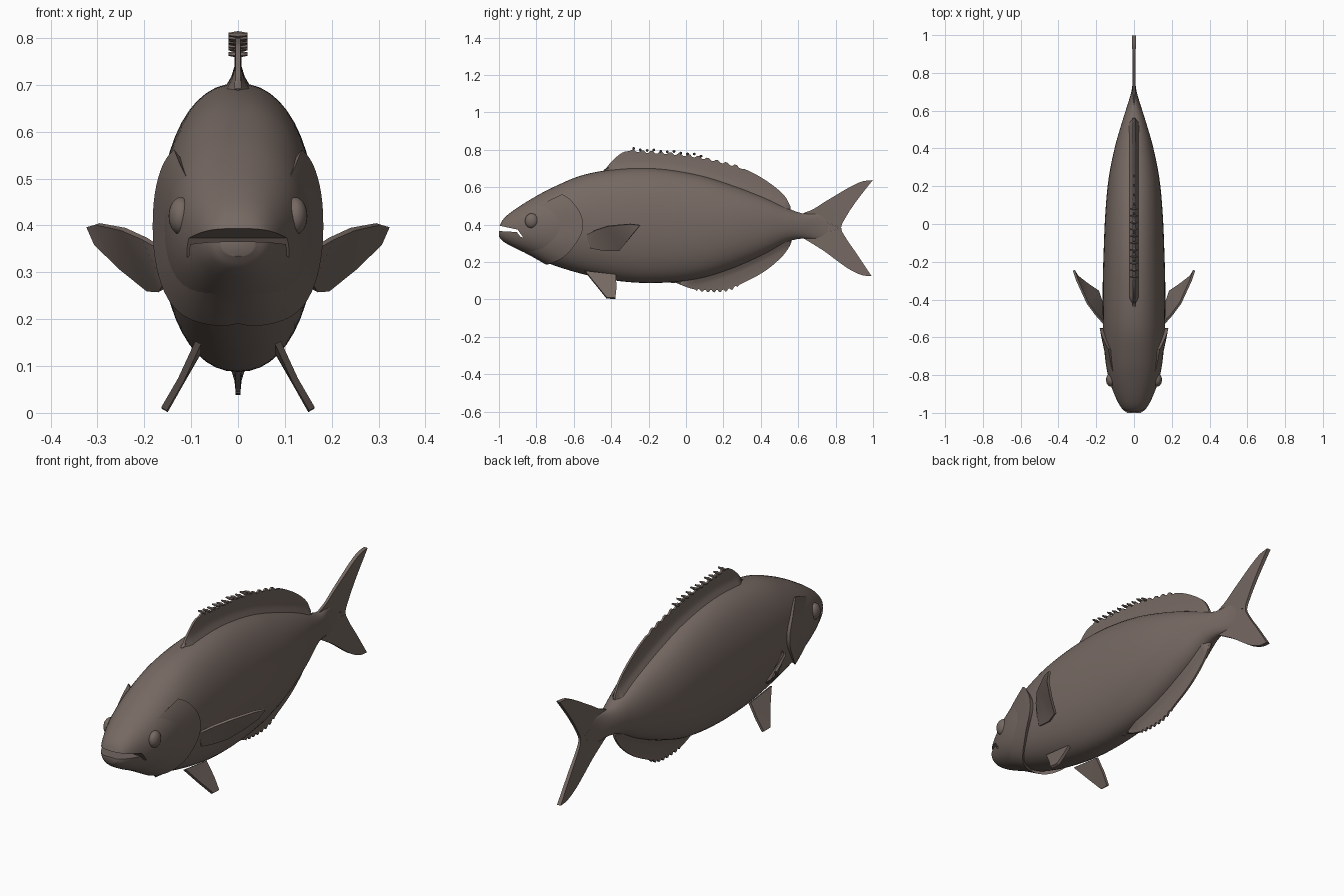
import bpy, bmesh, math
from mathutils import Vector

if "Cube" in bpy.data.objects:
    bpy.data.objects.remove(bpy.data.objects["Cube"])

skin = bpy.data.materials.new("brown_grey_skin")
skin.diffuse_color = (0.18, 0.14, 0.122, 1)
skin.use_nodes = True
skin.node_tree.nodes["Principled BSDF"].inputs["Base Color"].default_value = skin.diffuse_color


def curve(pts, x):
    """Smooth (Hermite) interpolation through rows (x, value, ...)."""
    x = max(pts[0][0], min(pts[-1][0], x))
    i = 0
    while i < len(pts) - 2 and x > pts[i + 1][0]:
        i += 1
    a, b = pts[i], pts[i + 1]
    p, n = pts[max(i - 1, 0)], pts[min(i + 2, len(pts) - 1)]
    d = b[0] - a[0]
    t = (x - a[0]) / d
    out = []
    for k in range(1, len(a)):
        m0 = (b[k] - p[k]) / (b[0] - p[0]) * d
        m1 = (n[k] - a[k]) / (n[0] - a[0]) * d
        out.append((2*t**3 - 3*t*t + 1) * a[k] + (t**3 - 2*t*t + t) * m0
                   + (3*t*t - 2*t**3) * b[k] + (t**3 - t*t) * m1)
    return out


def finish(name, bm, angle=35, solid=0, mirror=False, cutter=None):
    bmesh.ops.recalc_face_normals(bm, faces=bm.faces)
    me = bpy.data.meshes.new(name)
    bm.to_mesh(me)
    bm.free()
    ob = bpy.data.objects.new(name, me)
    bpy.context.collection.objects.link(ob)
    me.materials.append(skin)
    bpy.ops.object.select_all(action='DESELECT')
    ob.select_set(True)
    bpy.context.view_layer.objects.active = ob
    if solid:
        m = ob.modifiers.new("thick", 'SOLIDIFY')
        m.thickness, m.offset = solid, 0
    if mirror:
        ob.modifiers.new("mirror", 'MIRROR')
    if cutter:
        m = ob.modifiers.new("cut", 'BOOLEAN')
        m.operation, m.object, m.solver = 'DIFFERENCE', cutter, 'EXACT'
    for m in list(ob.modifiers):
        bpy.ops.object.modifier_apply(modifier=m.name)
    bpy.ops.object.shade_smooth_by_angle(angle=math.radians(angle))
    return ob


def loft(rings, closed=True, caps=True):
    bm = bmesh.new()
    vs = [[bm.verts.new(p) for p in r] for r in rings]
    n = len(rings[0])
    for a, b in zip(vs, vs[1:]):
        for j in range(n if closed else n - 1):
            k = (j + 1) % n
            bm.faces.new((a[j], a[k], b[k], b[j]))
    if caps:
        bm.faces.new(vs[0])
        bm.faces.new(vs[-1][::-1])
    return bm


# body sections: y, top z, bottom z, half width
BODY = [(-1.0, .385, .335, .035), (-.98, .425, .312, .062), (-.93, .47, .282, .092),
        (-.83, .535, .235, .130), (-.72, .595, .187, .152), (-.55, .665, .135, .164),
        (-.35, .698, .097, .166), (-.15, .70, .088, .161), (.07, .665, .11, .151),
        (.25, .61, .165, .133), (.42, .545, .24, .098), (.55, .485, .31, .06),
        (.62, .46, .325, .038), (.70, .46, .322, .014), (.76, .45, .33, .006)]


def surf(y, a, s=1.0):
    top, bot, w = curve(BODY, y)
    c, h = (top + bot) / 2, (top - bot) / 2
    f = lambda v: math.copysign(abs(v) ** 0.91, v)
    return Vector((w * s * f(math.cos(a)), y, c + h * s * f(math.sin(a))))


# mouth cutter: open wedge with a down-turned corner
bm = loft([[(x, y, z) for y, z in ((-1.05, .405), (-.9, .373), (-.87, .33),
                                   (-.885, .335), (-.905, .36), (-1.05, .368))]
           for x in (-.3, .3)])
cut = finish("mouth_cutter", bm)
cut.hide_render = True

# body
N = 48
ys = [-1 + 0.1 * (i / 12) ** 1.5 for i in range(12)] + [-.9 + 1.66 * i / 60 for i in range(61)]
bm = loft([[surf(y, 2 * math.pi * j / N) for j in range(N)] for y in ys])
finish("body", bm, 40, cutter=cut)
bpy.data.objects.remove(cut)

# gill cover: raised shell wrapping under the throat
EDGE = [(-90, -.755), (-62, -.72), (-24, -.605), (0, -.55), (24, -.605), (42, -.67)]
rings = []
for j in range(65):
    a = 40 - 260 * j / 64
    side = a if a >= -90 else -180 - a
    e = curve(EDGE, side)[0]
    lift = 0.055 + 0.055 * max(0, math.cos(math.radians(side))) ** 0.7
    row = [surf(e - .14 * (1 - t / 6), math.radians(a), .985 + (lift + .015) * t / 6)
           for t in range(7)]
    rings.append(row + [surf(e - .002, math.radians(a), .97)])
finish("gill_cover", loft(rings), 35)

# eyes
bm = bmesh.new()
bmesh.ops.create_uvsphere(bm, u_segments=24, v_segments=14, radius=1)
for v in bm.verts:
    v.co = Vector((.122 + v.co.x * .026, -.825 + v.co.y * .036, .42 + v.co.z * .04))
finish("eyes", bm, 60, mirror=True)


# dorsal and anal fins: thin blades flaring into the body
DORSAL = [(-.44, .685), (-.39, .745), (-.325, .79), (-.19, .787), (.02, .768), (.235, .722),
          (.34, .685), (.45, .62), (.53, .55), (.56, .495)]
ANAL = [(-.08, .1), (.02, .06), (.1, .046), (.22, .05), (.31, .09), (.42, .15),
        (.51, .225), (.555, .285), (.565, .315)]


def blade(name, tip, idx, sign, teeth):
    rings = []
    y0, y1 = tip[0][0], tip[-1][0]
    for i in range(81):
        y = y0 + (y1 - y0) * i / 80
        base, z = curve(BODY, y)[idx], curve(tip, y)[0]
        if teeth[0] < y < teeth[1]:
            z += sign * (.006 if i % 4 < 2 else -.005)
        h = max((z - base) * sign, .004)
        w = min(1, h / .05)
        prof = [(.034 * w, -.02), (.014 * w, min(.015, h * .4)),
                (.008, min(.035, h * .7)), (.005, h)]
        r = [(x, y, base + sign * d) for x, d in prof]
        rings.append(r + [(-x, yy, zz) for x, yy, zz in r[::-1]])
    finish(name, loft(rings), 40)


blade("dorsal_fin", DORSAL, 0, 1, (-.3, .3))
blade("anal_fin", ANAL, 1, -1, (.05, .28))

# small cross spines along the dorsal edge
bm = bmesh.new()
for i in range(11):
    y = -.28 + .036 * i
    z = curve(DORSAL, y)[0] + (.008 if i % 3 else .013)
    for s in (-1, 1):
        res = bmesh.ops.create_cone(bm, cap_ends=True, segments=6, radius1=.008,
                                    radius2=.004, depth=.022)
        for v in res["verts"]:
            v.co = Vector((s * (.009 + v.co.z), y + v.co.x, z + v.co.y))
finish("dorsal_spines", bm, 30)


def sheet(name, pts, thick, mirror=False):
    bm = bmesh.new()
    f = bm.faces.new([bm.verts.new(p) for p in pts])
    bmesh.ops.triangulate(bm, faces=[f])
    finish(name, bm, 35, solid=thick, mirror=mirror)


# paired fins
sheet("pectoral_fins", [(.155, -.53, .345), (.20, -.48, .372), (.245, -.42, .392),
                        (.30, -.30, .403), (.318, -.245, .397), (.302, -.275, .36),
                        (.25, -.315, .31), (.19, -.355, .262), (.165, -.43, .26),
                        (.155, -.51, .275)], .012, True)
sheet("pelvic_fins", [(.085, -.54, .15), (.122, -.475, .07), (.158, -.425, .008),
                      (.156, -.378, .005), (.125, -.372, .06), (.085, -.375, .13)], .014, True)

# forked tail fin: strips from the peduncle out to the fork edge
UP = [(.63, .462), (.68, .482), (.74, .52), (.81, .562), (.875, .60), (.94, .63), (.992, .637)]
LOW = [(.63, .325), (.68, .295), (.74, .257), (.81, .205), (.875, .16), (.94, .13), (.992, .124)]
FORK = [(.124, .992), (.18, .955), (.255, .905), (.32, .86), (.382, .83), (.44, .855),
        (.51, .90), (.57, .945), (.637, .998)]
for name, edge in (("tail_upper_lobe", UP), ("tail_lower_lobe", LOW)):
    rings = []
    for i in range(25):
        t = i / 24
        y = .63 + .362 * t
        z = curve(edge, y)[0]
        zi = .382 + (z - .382) * t          # inner edge runs along the fork
        yi = curve(FORK, zi)[0]
        w = .006 + .004 * t
        rings.append([(w, y, z), (w, yi, zi), (-w, yi, zi), (-w, y, z)])
    finish(name, loft(rings), 40)
# tail root joining both lobes
sheet("tail_root", [(0, .60, .455), (0, .632, .461), (0, .829, .382), (0, .632, .326),
                    (0, .60, .33)], .012)
